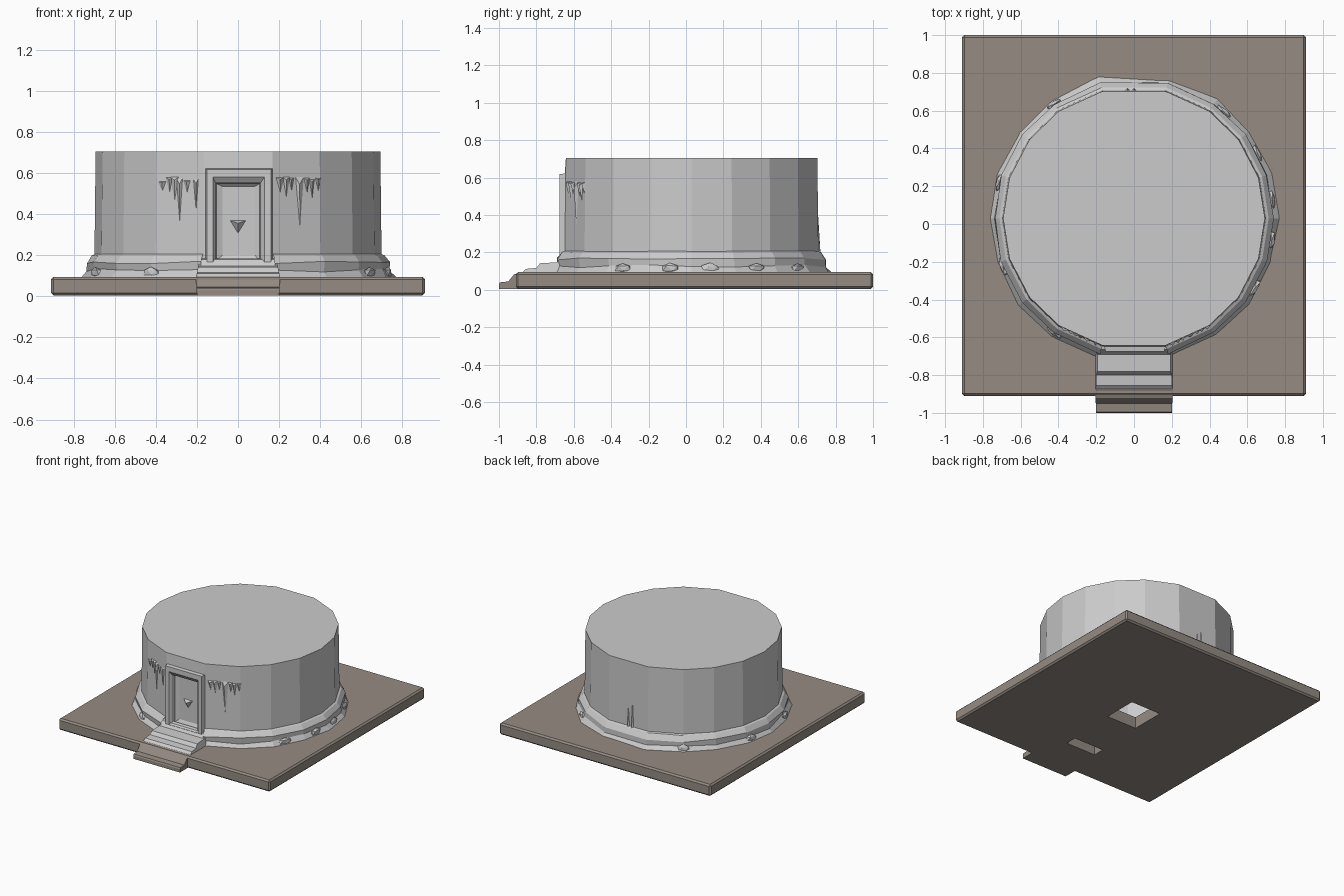
import bpy, bmesh, math, random
from mathutils import Vector

if "Cube" in bpy.data.objects:
    bpy.data.objects.remove(bpy.data.objects["Cube"])

random.seed(4)
CY = 0.03                                   # centre of the drum in y
ANG = [14, 35, 53, 72, 90, 108, 127, 145, 166]
ANG = ANG + [360 - a for a in reversed(ANG)]  # measured clockwise from the back
N = len(ANG)

earth = bpy.data.materials.new("earth")
earth.diffuse_color = (0.30, 0.26, 0.225, 1)
earth.use_nodes = True
earth.node_tree.nodes["Principled BSDF"].inputs["Base Color"].default_value = earth.diffuse_color


def make(name, bm, mat=None):
    bmesh.ops.recalc_face_normals(bm, faces=bm.faces)
    me = bpy.data.meshes.new(name)
    bm.to_mesh(me)
    bm.free()
    ob = bpy.data.objects.new(name, me)
    bpy.context.collection.objects.link(ob)
    if mat:
        me.materials.append(mat)
    return ob


def box(name, lo, hi, mat=None):
    bm = bmesh.new()
    bmesh.ops.create_cube(bm, size=1)
    for v in bm.verts:
        v.co = [(a + b) / 2 + c * (b - a) for a, b, c in zip(lo, hi, v.co)]
    return make(name, bm, mat)


def ring(bm, r, z, jr=0, jz=0):
    out = []
    for a in ANG:
        t, q = math.radians(a), r + random.uniform(-jr, jr)
        out.append(bm.verts.new((q * math.sin(t), CY + q * math.cos(t),
                                 z + random.uniform(-jz, jz))))
    return out


def bridge(bm, a, b, skip=None):
    n = len(a)
    for i in range(n):
        if i != skip:
            bm.faces.new((a[i], a[(i + 1) % n], b[(i + 1) % n], b[i]))


def extrude_x(name, prof, w_low, w_high, mat=None):
    # side profile (y, z) extruded across x, flaring towards the ground
    bm = bmesh.new()
    zmax = max(z for _, z in prof)
    sides = []
    for s in (-1, 1):
        sides.append([bm.verts.new((s * (w_low + (w_high - w_low) * z / zmax), y, z))
                      for y, z in prof])
        bm.faces.new(sides[-1])
    bridge(bm, *sides)
    return make(name, bm, mat)


# Ground slab with two openings underneath
slab = box("ground_slab", (-0.91, -0.91, 0.005), (0.91, 1.0, 0.095), earth)
bev = slab.modifiers.new("bevel", 'BEVEL')
bev.width, bev.segments = 0.012, 1
cutters = [box("square_cutter", (-0.14, -0.15, -0.1), (0.12, 0.12, 0.3)),
           box("slot_cutter", (-0.16, -0.63, -0.1), (0.10, -0.54, 0.3))]
for c in cutters:
    c.hide_render = True
    m = slab.modifiers.new("opening", 'BOOLEAN')
    m.object, m.solver = c, 'EXACT'
bpy.context.view_layer.objects.active = slab
for m in list(slab.modifiers):
    bpy.ops.object.modifier_apply(modifier=m.name)
for c in cutters:
    bpy.data.objects.remove(c)

# Drum wall: front facet is left open and filled by the stepped doorway
bm = bmesh.new()
low, high = ring(bm, 0.70, 0.09), ring(bm, 0.693, 0.705)
FRONT = 8
bridge(bm, low, high, skip=FRONT)
bm.faces.new(high)
prev = [low[9], low[8], high[8], high[9]]
steps = [(-0.158, 0.168, 0.165, 0.622, -0.648),   # frame outside
         (-0.15, 0.16, 0.165, 0.618, -0.675),     # frame face
         (-0.122, 0.128, 0.168, 0.58, -0.675),
         (-0.108, 0.11, 0.172, 0.552, -0.655),    # opening edge
         (-0.105, 0.105, 0.175, 0.548, -0.625),   # reveal
         (-0.075, 0.082, 0.20, 0.535, -0.612)]    # door leaf
for x0, x1, z0, z1, y in steps:
    cur = [bm.verts.new(p) for p in
           ((x0, y, z0), (x1, y, z0), (x1, y, z1), (x0, y, z1))]
    bridge(bm, prev, cur)
    prev = cur
bm.faces.new(prev)
make("drum_with_doorway", bm)

# Triangular door pull
bm = bmesh.new()
tri = [bm.verts.new(p) for p in ((-0.04, -0.61, 0.37), (0.04, -0.61, 0.37), (0, -0.61, 0.305))]
tip = bm.verts.new((0, -0.645, 0.355))
bm.faces.new(tri)
for i in range(3):
    bm.faces.new((tri[i], tri[(i + 1) % 3], tip))
make("door_pull", bm)

# Sloped, weathered plinth; left open behind the stairs
bm = bmesh.new()
levels = [(0.695, 0.208, 0, 0), (0.713, 0.20, 0, 0.003), (0.738, 0.165, 0.004, 0.006),
          (0.735, 0.128, 0.006, 0.01), (0.765, 0.09, 0.013, 0)]
prev = None
for lv in levels:
    cur = ring(bm, *lv)
    if prev:
        bridge(bm, prev, cur, skip=FRONT)
    prev = cur
make("plinth", bm)

# Loose stones along the foot of the plinth
for i, a in enumerate((40, 62, 82, 99, 120, 215, 250, 285, 325)):
    bm = bmesh.new()
    bmesh.ops.create_icosphere(bm, subdivisions=1, radius=1)
    t = math.radians(a)
    for v in bm.verts:
        p = v.co * random.uniform(0.75, 1.0)
        along, out = p.x * 0.06, p.y * 0.02 + 0.738
        v.co = (out * math.sin(t) + along * math.cos(t),
                CY + out * math.cos(t) - along * math.sin(t), 0.115 + p.z * 0.032)
    make(f"foot_stone_{i + 1}", bm)

# Stairs: stone flight above the slab, earth-coloured step in front of it
extrude_x("upper_stairs", [(-0.64, 0.09), (-0.64, 0.185), (-0.665, 0.18), (-0.69, 0.147),
                           (-0.78, 0.142), (-0.80, 0.117), (-0.855, 0.112), (-0.88, 0.09)],
          0.225, 0.185)
extrude_x("lower_step", [(-0.88, 0.005), (-0.88, 0.097), (-0.92, 0.082), (-0.95, 0.045),
                         (-0.995, 0.04), (-1.0, 0.03), (-1.0, 0.005)], 0.2, 0.205, earth)


def wall_point(x, z, lift, side):
    # point in front of (side -1) or behind (side 1) the drum, lifted off its facet
    c = [(0.698 * math.sin(math.radians(a)), 0.698 * math.cos(math.radians(a)))
         for a in (0, 14, 35, 53)]
    ax = abs(x)
    y = c[-1][1]
    c[0] = (0, c[1][1])
    for (xa, ya), (xb, yb) in zip(c, c[1:]):
        if xa <= ax <= xb:
            y = ya + (yb - ya) * (ax - xa) / (xb - xa)
    return Vector((x, CY + side * (y + lift), z))


def streak(bm, x, w, top, bottom, side=-1):
    b = [bm.verts.new(wall_point(*p, -0.004, side)) for p in
         ((x - w, top), (x + w, top), (x + w * 0.1, bottom))]
    t = bm.verts.new(wall_point(x, top - (top - bottom) * 0.12, 0.012, side))
    for i in range(3):
        bm.faces.new((b[i], b[(i + 1) % 3], t))


# Hanging streaks either side of the door: x, half width, top, bottom
bm = bmesh.new()
for s in [(-0.37, 0.02, 0.56, 0.51), (-0.335, 0.016, 0.578, 0.50), (-0.31, 0.02, 0.58, 0.46),
          (-0.285, 0.015, 0.575, 0.33), (-0.25, 0.018, 0.565, 0.50), (-0.205, 0.012, 0.57, 0.40),
          (0.205, 0.02, 0.578, 0.50), (0.235, 0.017, 0.58, 0.47), (0.26, 0.012, 0.575, 0.51),
          (0.30, 0.02, 0.58, 0.285), (0.335, 0.014, 0.575, 0.50), (0.36, 0.012, 0.57, 0.47),
          (0.39, 0.014, 0.575, 0.51)]:
    streak(bm, *s)
make("hanging_streaks", bm)

# Upright crack ridge on the back wall
bm = bmesh.new()
streak(bm, -0.035, 0.018, 0.16, 0.45, 1)
streak(bm, 0.0, 0.018, 0.16, 0.40, 1)
make("back_crack", bm)
